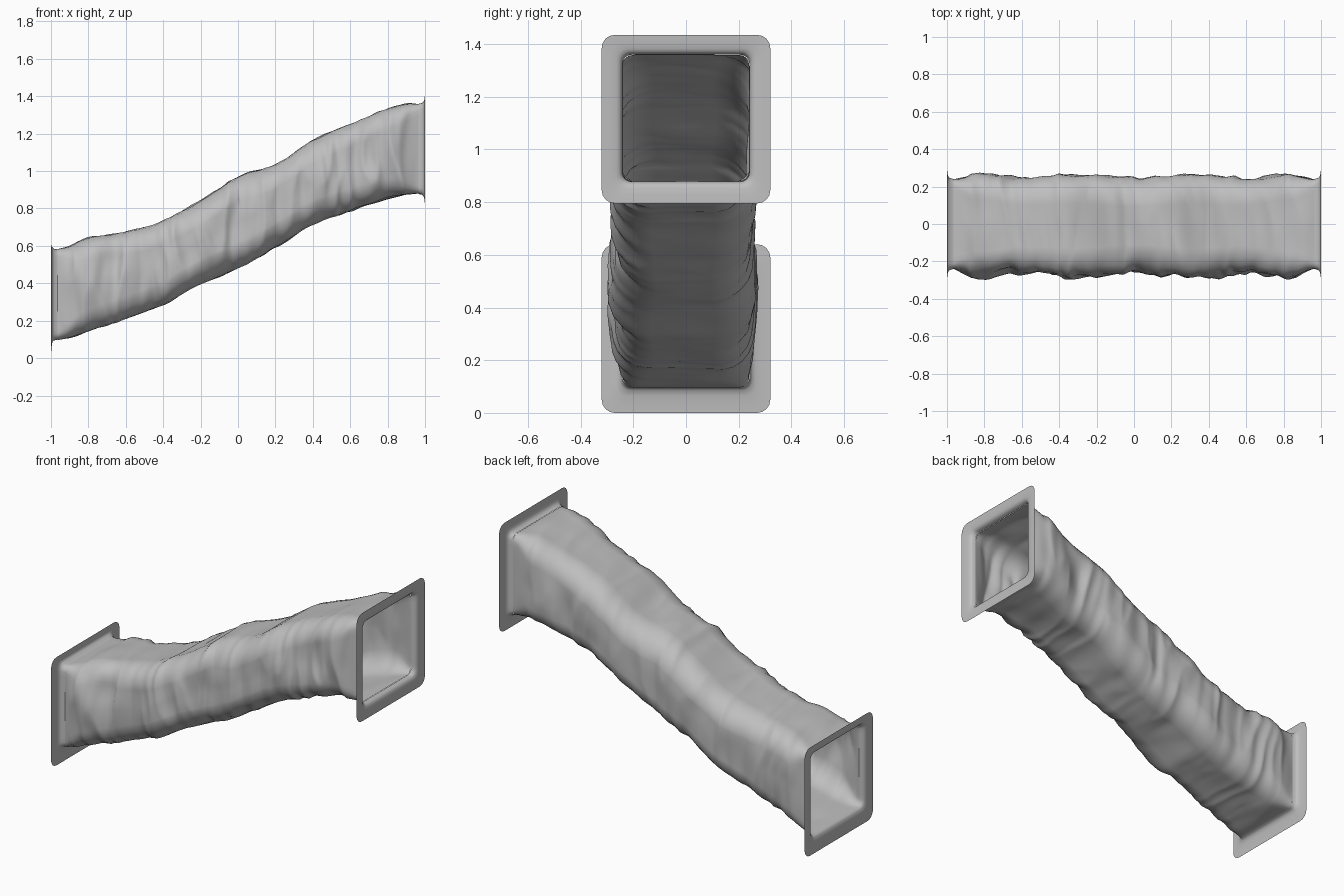
import bpy, math
from mathutils import Vector, noise

if "Cube" in bpy.data.objects:
    bpy.data.objects.remove(bpy.data.objects["Cube"])

grey = bpy.data.materials.new("light grey fabric")
grey.use_nodes = True
colour = (0.52, 0.52, 0.52, 1)
grey.diffuse_color = colour
grey.node_tree.nodes["Principled BSDF"].inputs["Base Color"].default_value = colour

SIDE, ARC = 14, 4        # segments per straight side and per corner


def square_ring(half_y, half_z, radius):
    """Rounded rectangle as (y, z, normal_y, normal_z) tuples."""
    ring = []
    for q, (sy, sz) in enumerate([(1, 1), (-1, 1), (-1, -1), (1, -1)]):
        cy, cz = sy * (half_y - radius), sz * (half_z - radius)
        for i in range(ARC + 1):
            a = math.pi / 2 * (q + i / ARC)
            ring.append((cy + radius * math.cos(a), cz + radius * math.sin(a),
                         math.cos(a), math.sin(a)))
        # straight run from this corner to the next
        y0, z0, ny, nz = ring[-1]
        for i in range(1, SIDE):
            t = 1 - 2 * i / SIDE
            ring.append((y0 if abs(ny) > .5 else cy * t,
                         z0 if abs(nz) > .5 else cz * t, ny, nz))
    return ring


def loft(name, rings, angle):
    n = len(rings[0])
    faces = [(r * n + i, r * n + (i + 1) % n, (r + 1) * n + (i + 1) % n, (r + 1) * n + i)
             for r in range(len(rings) - 1) for i in range(n)]
    mesh = bpy.data.meshes.new(name)
    mesh.from_pydata([p for ring in rings for p in ring], [], faces)
    mesh.materials.append(grey)
    obj = bpy.data.objects.new(name, mesh)
    bpy.context.collection.objects.link(obj)
    bpy.ops.object.select_all(action="DESELECT")
    obj.select_set(True)
    bpy.context.view_layer.objects.active = obj
    bpy.ops.object.shade_smooth_by_angle(angle=math.radians(angle))


def curve(points, x):
    """Cubic interpolation through (x, value) points."""
    k = max(i for i in range(len(points) - 1) if points[i][0] <= x or i == 0)
    (x0, v0), (x1, v1) = points[k], points[k + 1]
    before, after = points[max(k - 1, 0)], points[min(k + 2, len(points) - 1)]
    m0 = (v1 - before[1]) / (x1 - before[0]) * (x1 - x0)
    m1 = (after[1] - v0) / (after[0] - x0) * (x1 - x0)
    t = (x - x0) / (x1 - x0)
    return ((2*t**3 - 3*t*t + 1) * v0 + (t**3 - 2*t*t + t) * m0
            + (3*t*t - 2*t**3) * v1 + (t**3 - t*t) * m1)


# Sleeve outline along its length
TOP = [(-1, .575), (-.9, .6), (-.8, .645), (-.6, .675), (-.4, .735), (-.2, .845), (0, .97),
       (.2, 1.035), (.4, 1.165), (.6, 1.25), (.8, 1.335), (.9, 1.36), (1, 1.355)]
BOTTOM = [(-1, .09), (-.9, .11), (-.8, .145), (-.6, .21), (-.4, .285), (-.2, .395), (0, .48),
          (.2, .59), (.4, .715), (.6, .785), (.8, .85), (.9, .875), (1, .88)]
WIDTH = [(-.32, .256), (0, .238), (.32, .256), (.6, .234), (.82, .255), (.95, .24), (1, .24)]


def fold(x, y, z, ny, nz):
    """Depth of the crosswise wrinkles at a point of the sleeve."""
    warp = noise.noise(Vector((x * 4, y * 3, z * 3))) * .04
    u = x + warp + .1 * z * abs(ny)
    fine = noise.noise(Vector((u * 17, y * 3, z * 3 + 7)))
    wide = noise.noise(Vector((x * 7 + 5, y * 5, z * 5)))
    crease = 1 - 2 * abs(noise.noise(Vector((u * 11 + 9, y * 2.5, z * 2.5))))
    front = max(0, -ny)
    strength = .009 + .006 * abs(ny) + .009 * front
    return strength * ((.3 + .3 * front) * fine + .8 * wide + .6 * (crease - .6))


rings = []
STEPS = 190
MOUTH = .965
for s in range(STEPS + 1):
    x = MOUTH * (2 * s / STEPS - 1)
    top, bottom = curve(TOP, x), curve(BOTTOM, x)
    ends = min(1, (MOUTH - abs(x)) / .1)
    radius = .035 + .045 * ends + .04 * (1 - x * x) * ends
    middle, half = (top + bottom) / 2, (top - bottom) / 2
    wide = curve(WIDTH, abs(x))
    ring = []
    for y, z, ny, nz in square_ring(wide, half, radius):
        d = fold(x, y, z, ny, nz) * ends
        lean = .25 * d * (1 if x > 0 else -1)
        bulge = .022 * ends * y / wide * (1 - (z / half) ** 2)
        ring.append((x + lean, y + bulge - .009 * ends + ny * d, middle + z + nz * d))
    rings.append(ring)
loft("wrinkled_sleeve", rings, 70)

# End flanges: nearly flat rim turning tightly into the sleeve mouth
for name, side, centre in (("lower_flange", -1, .32), ("upper_flange", 1, 1.115)):
    mouth = (curve(TOP, MOUTH * side) + curve(BOTTOM, MOUTH * side)) / 2
    sections = [(1, .32, .05, 0), (.999, .287, .045, 0), (.996, .265, .04, .5),
                (.992, .253, .037, 1), (.983, .245, .035, 1), (MOUTH, .241, .035, 1)]
    flange = []
    for x, half, radius, shift in sections:
        z_mid = centre + (mouth - centre) * shift
        flange.append([(side * x, y, z_mid + z) for y, z, _, _ in square_ring(half, half, radius)])
    loft(name, flange, 80)
